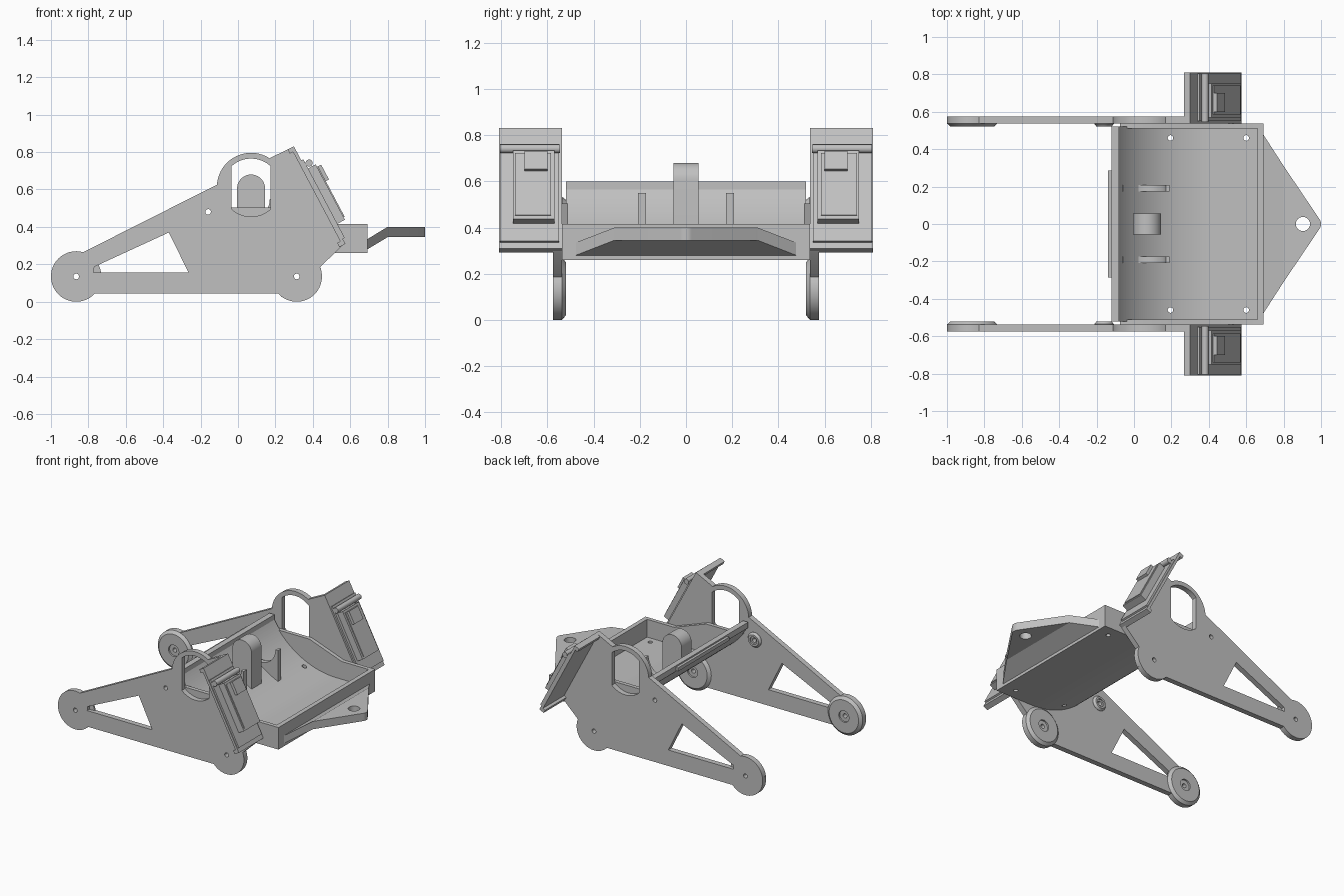
import bpy, bmesh, math
from math import sin, cos, radians
from mathutils import Matrix, Vector

cube = bpy.data.objects.get("Cube")
if cube:
    bpy.data.objects.remove(cube)

grey = bpy.data.materials.new("plain grey")
grey.use_nodes = True
colour = (0.53, 0.53, 0.53, 1)
grey.diffuse_color = colour
grey.node_tree.nodes["Principled BSDF"].inputs["Base Color"].default_value = colour


def finish(name, bm, mirror=False):
    """Turn a bmesh into a shaded object, optionally mirrored across y."""
    bmesh.ops.remove_doubles(bm, verts=bm.verts, dist=0.0002)
    bmesh.ops.recalc_face_normals(bm, faces=bm.faces)
    mesh = bpy.data.meshes.new(name)
    bm.to_mesh(mesh)
    bm.free()
    mesh.materials.clear()
    mesh.materials.append(grey)
    obj = bpy.data.objects.new(name, mesh)
    bpy.context.collection.objects.link(obj)
    if mirror:
        mod = obj.modifiers.new("mirror", "MIRROR")
        mod.use_axis = (False, True, False)
        mod.use_mirror_merge = False
    bpy.ops.object.select_all(action="DESELECT")
    obj.select_set(True)
    bpy.context.view_layer.objects.active = obj
    bpy.ops.object.shade_smooth_by_angle(angle=radians(30))
    return obj


def sheet(name, loops, low, high, mirror=False, plan=False):
    """Extrude an outline with holes along y, or along z for a plan."""
    curve = bpy.data.curves.new(name, "CURVE")
    curve.dimensions = "2D"
    curve.fill_mode = "BOTH"
    curve.extrude = (high - low) / 2
    for loop in loops:
        spline = curve.splines.new("POLY")
        spline.points.add(len(loop) - 1)
        for point, (a, b) in zip(spline.points, loop):
            point.co = (a, b, 0, 1)
        spline.use_cyclic_u = True
    temp = bpy.data.objects.new("temp", curve)
    bpy.context.collection.objects.link(temp)
    bpy.context.view_layer.update()
    graph = bpy.context.evaluated_depsgraph_get()
    mesh = bpy.data.meshes.new_from_object(temp.evaluated_get(graph))
    bpy.data.objects.remove(temp)
    mid = (low + high) / 2
    if plan:
        mesh.transform(Matrix.Translation((0, 0, mid)))
    else:
        mesh.transform(Matrix.Translation((0, mid, 0)) @ Matrix.Rotation(radians(90), 4, "X"))
    bm = bmesh.new()
    bm.from_mesh(mesh)
    bpy.data.meshes.remove(mesh)
    return finish(name, bm, mirror)


def arc(x, z, r, start, end, steps=20):
    angles = [radians(start + (end - start) * i / steps) for i in range(steps + 1)]
    return [(x + r * cos(a), z + r * sin(a)) for a in angles]


def circle(x, z, r):
    return arc(x, z, r, 0, 345, 23)


def turned(name, x, z, rings):
    """Closed ring section of (radius, y) turned about a y-parallel axis."""
    bm = bmesh.new()
    steps = 40
    grid = []
    for i in range(steps):
        a = 2 * math.pi * i / steps
        grid.append([bm.verts.new((x + r * cos(a), y, z + r * sin(a))) for r, y in rings])
    count = len(rings)
    for i in range(steps):
        one, two = grid[i], grid[(i + 1) % steps]
        for j in range(count):
            k = (j + 1) % count
            bm.faces.new((one[j], one[k], two[k], two[j]))
    return finish(name, bm, True)


# Side plates with triangular window, sensor opening and pivot holes
hubs = [(-0.865, 0.135), (0.314, 0.135)]
outline = (arc(*hubs[1], 0.135, -138, 22)
           + [(0.548, 0.29), (0.568, 0.32), (0.297, 0.83), (0.175, 0.77)]
           + arc(0.07, 0.613, 0.183, 57, 176)
           + arc(*hubs[0], 0.135, 74, 318, 32))
window = [(-0.772, 0.157), (-0.768, 0.187), (-0.37, 0.37), (-0.265, 0.157)]
opening = arc(0.07, 0.61, 0.155, 47.4, 132.6) + arc(0.07, 0.61, 0.155, 227.4, 312.6)
boss = (-0.16, 0.48)
sheet("side_plate", [outline, window, opening]
      + [circle(*c, 0.015) for c in hubs + [boss]], 0.537, 0.575, True)

# Bevelled hubs and bosses on the inner faces
for label, centre in zip(("rear_hub", "front_hub"), hubs):
    turned(label, *centre, [(0.135, 0.55), (0.135, 0.537), (0.115, 0.52), (0.04, 0.52),
                            (0.04, 0.532), (0.015, 0.532), (0.015, 0.55)])
turned("plate_boss", *boss, [(0.052, 0.55), (0.052, 0.535), (0.04, 0.52), (0.027, 0.52),
                             (0.027, 0.53), (0.015, 0.53), (0.015, 0.55)])

# Tray: shallow curved back with a rim, flat floor, front lip and end walls
bend = (0.41, 0.864)
outer = arc(*bend, 0.604, 270, 212, 40)
trough = (outer + [(-0.12, 0.56), (-0.12, 0.6), (-0.08, 0.6), (-0.08, 0.565)]
          + arc(*bend, 0.574, 212, 270, 40))
back = sheet("tray_back", [trough], -0.52, 0.52)
for face in back.data.polygons:
    face.use_smooth = False
cutter = sheet("drill_cutter", [circle(0.195, y, 0.015) for y in (-0.46, 0.46)],
               0.2, 0.45, plan=True)
cutter.hide_render = True
cutter.hide_viewport = True
cut = back.modifiers.new("drill holes", "BOOLEAN")
cut.object = cutter
floor = [(0.41, -0.52), (0.68, -0.52), (0.68, 0.52), (0.41, 0.52)]
sheet("tray_floor", [floor] + [circle(0.6, y, 0.015) for y in (-0.46, 0.46)],
      0.26, 0.29, plan=True)
sheet("tray_lip", [[(0.66, 0.26), (0.692, 0.26), (0.692, 0.415), (0.66, 0.415)]], -0.537, 0.537)
wall = ([(0.692, 0.26), (0.692, 0.415), (0.45, 0.415), (0.2, 0.505), (-0.076, 0.505)]
        + [(x, z) for x, z in reversed(outer) if z < 0.5])
sheet("tray_end_wall", [wall], 0.51, 0.538, True)
sheet("tray_back_strip", [[(-0.138, 0.565), (-0.11, 0.565), (-0.11, 0.59), (-0.138, 0.59)]],
      -0.285, 0.285)

# Rounded centre post and concave cradle ribs
sheet("centre_post", [[(-0.005, 0.45), (0.145, 0.34)] + arc(0.07, 0.605, 0.075, 0, 180)],
      -0.055, 0.055)
rib = ([(0.19, 0.32), (0.19, 0.55)] + arc(0.055, 0.55, 0.115, 0, -175)
       + [(-0.065, 0.53), (0, 0.445), (0.07, 0.385)])
sheet("cradle_rib", [rib], 0.173, 0.208, True)

# Hitch: sloped ramp and flat drilled tongue
bm = bmesh.new()
ends = []
for x, half, low, high in ((0.687, 0.485, 0.277, 0.332), (0.8, 0.31, 0.345, 0.4)):
    ends.append([bm.verts.new(p) for p in ((x, -half, low), (x, half, low),
                                           (x, half, high), (x, -half, high))])
for i in range(4):
    j = (i + 1) % 4
    bm.faces.new((ends[0][i], ends[0][j], ends[1][j], ends[1][i]))
bm.faces.new(ends[0])
bm.faces.new(ends[1])
finish("hitch_ramp", bm)
tongue = [(0.8, -0.31)] + arc(0.955, 0, 0.045, -33, 33, 10) + [(0.8, 0.31)]
sheet("hitch_tongue", [tongue, circle(0.903, 0, 0.038)], 0.345, 0.4, plan=True)

# Sloping side hatches, laid out along (s) and out from (t) the slope
top = Vector((0.297, 0.83))
along = Vector((0.467, -0.884))
out = Vector((0.884, 0.467))


def slope(s, t):
    return tuple(top + along * s + out * t)


def slab(name, s0, s1, t0, t1, y0, y1):
    corners = [slope(s0, t0), slope(s1, t0), slope(s1, t1), slope(s0, t1)]
    sheet(name, [corners], y0, y1, True)


slab("hatch_base", 0, 0.59, -0.016, 0.002, 0.537, 0.81)
slab("hatch_top_flange", 0, 0.025, -0.035, 0, 0.537, 0.81)
slab("hatch_bottom_flange", 0.565, 0.59, -0.035, 0, 0.537, 0.81)
slab("hatch_frame", 0.085, 0.56, 0, 0.014, 0.55, 0.805)
slab("hatch_door", 0.14, 0.475, 0.012, 0.06, 0.57, 0.75)
slab("hatch_door_panel", 0.155, 0.46, 0.058, 0.066, 0.585, 0.74)
slab("hatch_tab", 0.155, 0.245, 0.06, 0.085, 0.6, 0.7)
sheet("hatch_hinge", [circle(*slope(0.117, 0.032), 0.019)], 0.545, 0.805, True)
